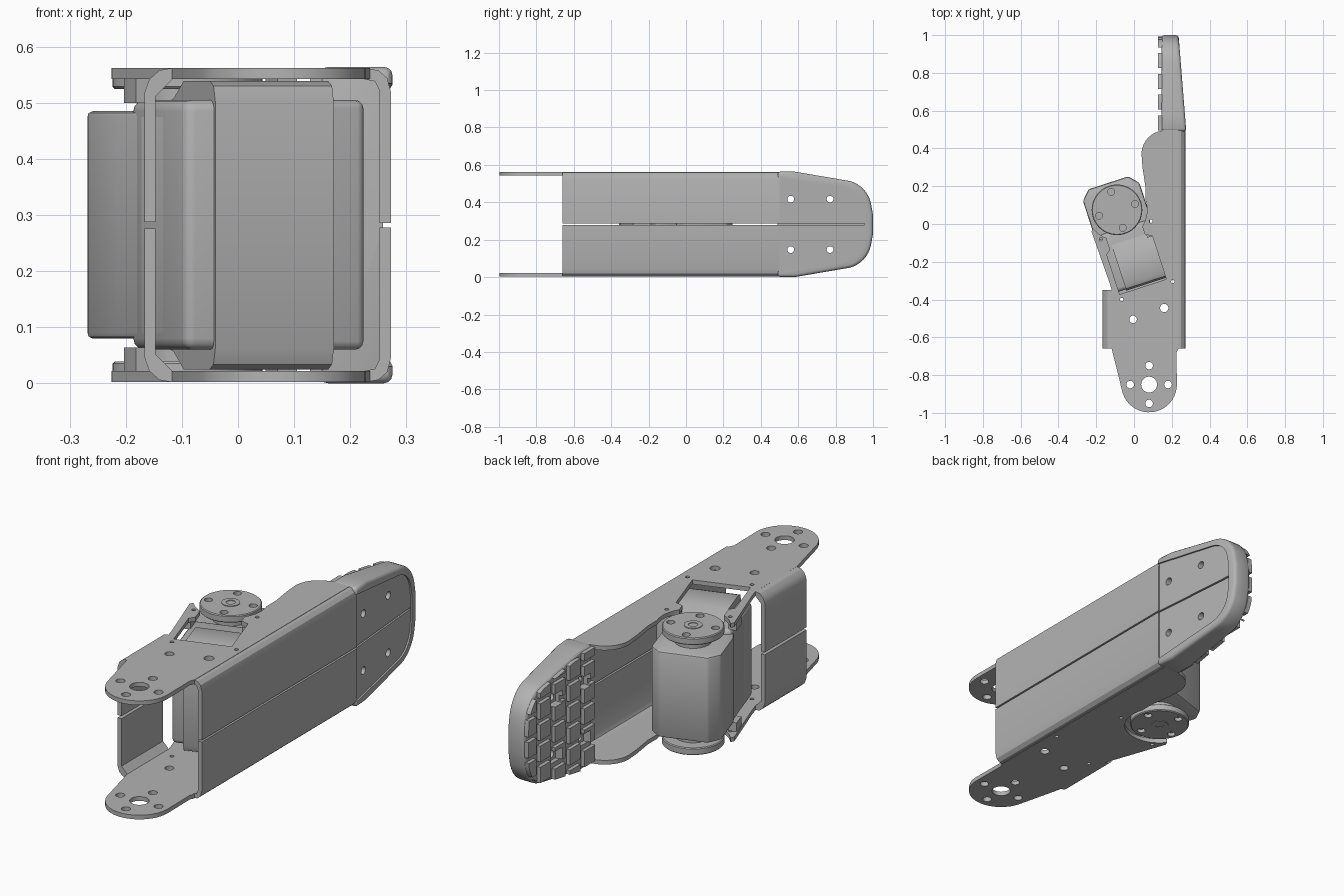
import bpy, bmesh, math
from mathutils import Matrix

if "Cube" in bpy.data.objects:
    bpy.data.objects.remove(bpy.data.objects["Cube"])

grey = bpy.data.materials.new("matte grey")
grey.use_nodes = True
grey.diffuse_color = (0.45, 0.45, 0.45, 1)
grey.node_tree.nodes["Principled BSDF"].inputs["Base Color"].default_value = (0.45, 0.45, 0.45, 1)

MID = 0.282                    # height of the mirror plane
HUB = (-0.09, 0.075)           # motor axis
TILT = math.radians(-72)       # motor length direction
PIVOT = (0.08, -0.85)
parts = []


def prism(name, pts, lo, hi, axis="z", motor=False, slant=0.0):
    """Extrude a 2D outline along an axis; motor=True uses the motor's own frame."""
    place = {"z": lambda a, b, h: (a, b, h),
             "x": lambda a, b, h: (h, a, b),
             "y": lambda a, b, h: (a, h, b)}[axis]
    bm = bmesh.new()
    low = [bm.verts.new(place(a, b, lo)) for a, b in pts]
    top = [bm.verts.new(place(a, b, hi - slant * (a - 0.5))) for a, b in pts]
    n = len(pts)
    bm.faces.new(low)
    bm.faces.new(top)
    for i in range(n):
        j = (i + 1) % n
        bm.faces.new((low[i], low[j], top[j], top[i]))
    bmesh.ops.recalc_face_normals(bm, faces=bm.faces)
    if motor:
        bm.transform(Matrix.Translation((*HUB, 0)) @ Matrix.Rotation(TILT, 4, "Z"))
    mesh = bpy.data.meshes.new(name)
    bm.to_mesh(mesh)
    bm.free()
    mesh.materials.append(grey)
    ob = bpy.data.objects.new(name, mesh)
    bpy.context.collection.objects.link(ob)
    parts.append(ob)
    return ob


def arc(c, r, start, end, n=12):
    angles = [math.radians(start + (end - start) * i / n) for i in range(n + 1)]
    return [(c[0] + r * math.cos(t), c[1] + r * math.sin(t)) for t in angles]


def circle(c, r, n=28):
    return arc(c, r, 0, 360, n)[:-1]


def rect(a0, b0, a1, b1):
    return [(a0, b0), (a1, b0), (a1, b1), (a0, b1)]


def bake(ob):
    bpy.context.view_layer.update()
    deps = bpy.context.evaluated_depsgraph_get()
    mesh = bpy.data.meshes.new_from_object(ob.evaluated_get(deps))
    ob.modifiers.clear()
    ob.data = mesh


def bevel(ob, width, segments=3):
    m = ob.modifiers.new("bevel", "BEVEL")
    m.width, m.segments = width, segments
    m.limit_method, m.angle_limit = "ANGLE", math.radians(40)
    bake(ob)
    return ob


def boolean(ob, tools, operation="DIFFERENCE"):
    for tool in tools:
        m = ob.modifiers.new("cut", "BOOLEAN")
        m.operation, m.object, m.solver = operation, tool, "EXACT"
    bake(ob)
    for tool in tools:
        parts.remove(tool)
        bpy.data.objects.remove(tool)


def ring4(c, r, turn):
    return [arc(c, r, turn + 90 * k, 0, 1)[0] for k in range(4)]


# Bracket plates, with pivot holes, a clearance for the horn, and a window on top
outline = (arc(PIVOT, 0.147, 190, 360, 20)
           + [(0.225, -0.68), (0.235, -0.66), (0.235, 0.5), (0.16, 0.5)]
           + arc((0.165, 0.37), 0.125, 100, 180)
           + [(0.045, 0.3), (0.06, 0.2), (0.06, 0.11), (-0.05, 0.05), (-0.215, -0.02),
              (-0.225, -0.04), (-0.13, -0.31), (-0.118, -0.35), (-0.118, -0.66)])
for side in ("lower", "upper"):
    z = 0.002 if side == "lower" else 0.542
    plate = prism(side + "_plate", outline, z, z + 0.02)
    holes = [(PIVOT, 0.042), (HUB, 0.16), ((-0.005, -0.505), 0.02), ((0.16, -0.445), 0.022)]
    holes += [(p, 0.02) for p in ring4(PIVOT, 0.1, 0)]
    holes += [(p, 0.009) for p in ((-0.065, -0.4), (0.205, -0.305), (-0.175, -0.08), (0.09, 0.015))]
    tools = [prism("cutter", circle(c, r), z - 0.05, z + 0.07) for c, r in holes]
    if side == "upper":
        window = [(0.1, -0.1), (0.19, -0.1), (0.21, -0.125), (0.43, -0.125),
                  (0.43, 0.135), (0.19, 0.135), (0.17, 0.1), (0.1, 0.1)]
        tools.append(prism("cutter", window, z - 0.05, z + 0.07, motor=True))
    boolean(plate, tools)

# Folded side walls, one pair per bracket half
outer = [(0.225, 0.28), (0.25, 0.276), (0.266, 0.262), (0.273, 0.235), (0.273, 0.004),
         (0.252, 0.004), (0.252, 0.24), (0.244, 0.256), (0.225, 0.26)]
inner = [(-0.117, 0.28), (-0.14, 0.276), (-0.158, 0.26), (-0.167, 0.235), (-0.167, 0.006),
         (-0.147, 0.006), (-0.147, 0.23), (-0.117, 0.26)]
for side, s in (("lower", -1), ("upper", 1)):
    prism(side + "_outer_wall", [(x, MID + s * h) for x, h in outer], -0.66, 0.5, "y")
    prism(side + "_inner_wall", [(x, MID + s * h) for x, h in inner], -0.66, -0.35, "y")

# Motor case: chamfered rear block, wider middle, tall front cover with ramps
rear = [(-0.15, -0.11), (-0.15, 0.11), (-0.1, 0.157), (0.08, 0.157), (0.14, 0.14),
        (0.3, 0.14), (0.3, -0.14), (0.14, -0.14), (0.08, -0.157), (-0.1, -0.157)]
bevel(prism("motor_rear_case", rear, 0.08, 0.485, motor=True), 0.01, 2)
bevel(prism("motor_middle_case", rect(0.1, -0.14, 0.415, 0.14), 0.06, 0.505, motor=True), 0.02)
bevel(prism("motor_flange", rect(0.2, -0.1, 0.32, 0.23), 0.06, 0.505, motor=True), 0.015)
half = [(0.15, 0.22), (0.18, 0.225), (0.24, 0.257), (0.39, 0.257), (0.412, 0.248), (0.422, 0.22)]
cover = [(u, MID + h) for u, h in half] + [(u, MID - h) for u, h in reversed(half)]
prism("motor_front_cover", cover, -0.085, 0.137, "y", motor=True)

# Mounting lugs between the case and the plates
for side, z in (("lower", 0.022), ("upper", 0.5)):
    for k, v in (("left", 0.125), ("right", -0.14)):
        prism(f"{side}_{k}_lug", rect(0.12, v - 0.018, 0.19, v + 0.018), z, z + 0.042, motor=True)

# Horn discs on both ends of the motor shaft
for side, s in (("lower", -1), ("upper", 1)):
    def span(a, b):
        return sorted((MID + s * a, MID + s * b))
    prism(side + "_shaft", circle(HUB, 0.08), *span(0.19, 0.25))
    disc = bevel(prism(side + "_horn", circle(HUB, 0.134, 48), *span(0.243, 0.277)), 0.004, 1)
    boolean(disc, [prism("cutter", circle(p, 0.018), *span(0.26, 0.3))
                   for p in ring4(HUB, 0.1, 18)])
    boss = prism(side + "_horn_boss", circle(HUB, 0.04), *span(0.27, 0.28))
    boolean(boss, [prism("cutter", circle(HUB, 0.02), *span(0.274, 0.3))])


# Toe pad: tapered, rounded block with a recessed outer panel
def toe_outline(edge):
    return [(y, MID + h) for y, h in edge] + [(y, MID - h) for y, h in reversed(edge)]


rim = [(0.49, 0.282), (0.58, 0.282), (0.85, 0.236)] + arc((0.835, 0.08), 0.157, 75, 12, 8) + [(1.0, 0.05)]
panel = [(0.4, 0.256), (0.5, 0.252), (0.84, 0.202)] + arc((0.83, 0.08), 0.122, 75, 12, 8) + [(0.958, 0.05)]
SLANT = 0.08
toe = bevel(prism("toe_pad", toe_outline(rim), 0.145, 0.276, "x", slant=SLANT), 0.016)
recess = prism("cutter", toe_outline(panel), 0.4, 0.268, "x", slant=SLANT)
groove = prism("cutter", rect(0.4, MID - 0.004, 0.955, MID + 0.004), 0.4, 0.258, "x", slant=SLANT)
spots = [(y, MID + s * 0.135) for y in (0.56, 0.77) for s in (-1, 1)]
bores = [prism("cutter", circle(p, 0.018), 0.1, 0.4, "x") for p in spots]
sockets = [prism("cutter", rect(y - 0.03, z - 0.03, y + 0.03, z + 0.03), 0.1, 0.165, "x")
           for y, z in spots]
boolean(toe, [recess, groove] + bores + sockets)

# Tread blocks trimmed to the toe shape
tread_edge = [(y, h - 0.008) for y, h in rim[:-1]] + [(0.993, 0.05)]
bm = bmesh.new()
for row in range(5):
    for col in range(-4, 5):
        y = 0.535 + row * 0.11
        z = MID + col * 0.1 + (0.025 if row % 2 else -0.025)
        box = Matrix.Translation((0.14, y, z)) @ Matrix.Diagonal((0.024, 0.08, 0.075, 1))
        bmesh.ops.create_cube(bm, size=1, matrix=box)
blocks = prism("cutter", rect(0, 0, 1, 1), 0, 1)
bm.to_mesh(blocks.data)
bm.free()
tread = prism("toe_tread", toe_outline(tread_edge), 0.128, 0.15, "x")
boolean(tread, [blocks], "INTERSECT")
boolean(tread, [prism("cutter", rect(y - 0.03, z - 0.03, y + 0.03, z + 0.03), 0.1, 0.2, "x")
                for y, z in spots])

# Smooth shading with sharp edges kept
bpy.ops.object.select_all(action="DESELECT")
for ob in parts:
    ob.select_set(True)
bpy.context.view_layer.objects.active = parts[0]
bpy.ops.object.shade_smooth_by_angle(angle=math.radians(30))
